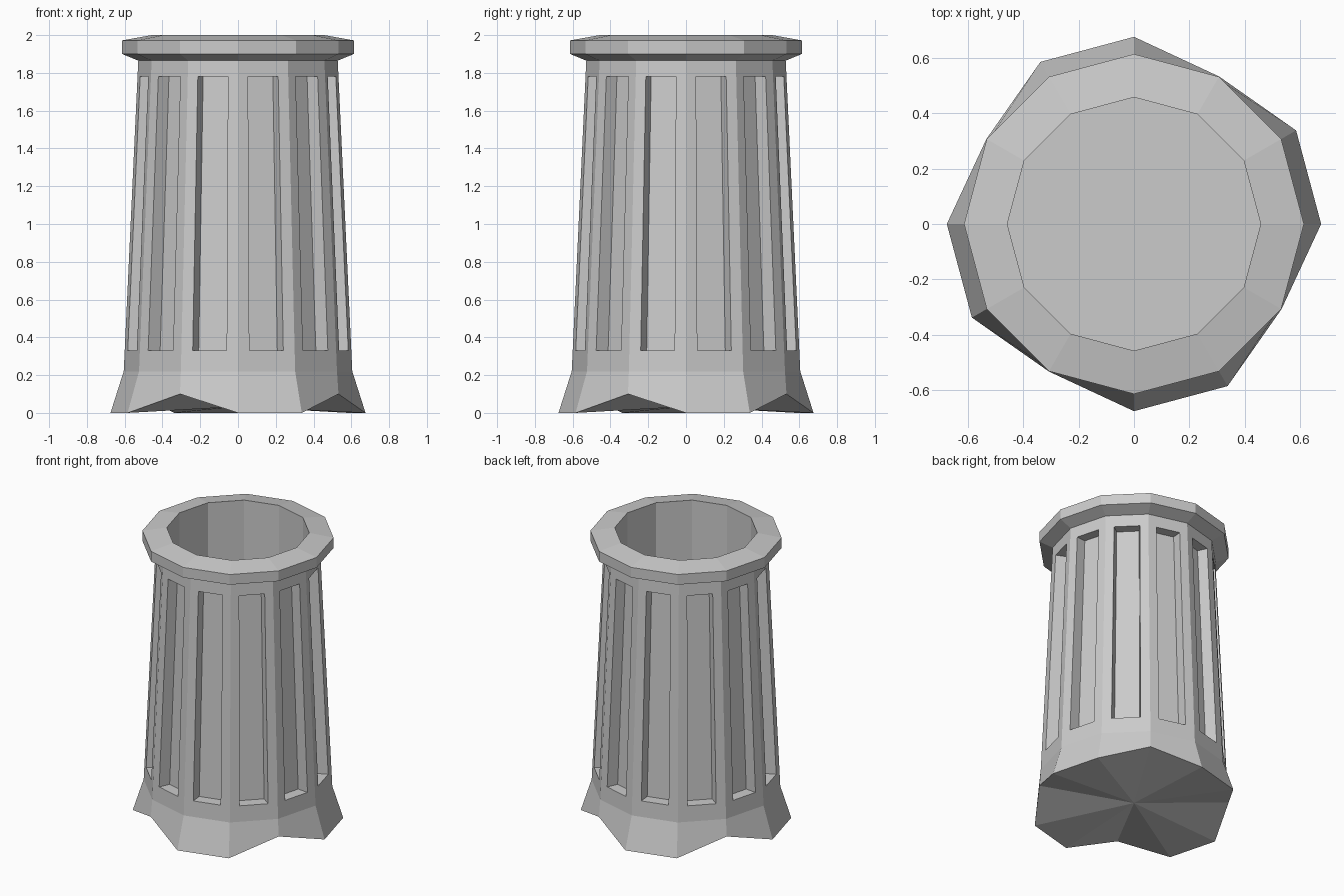
import bpy
import bmesh
from math import radians, sin, cos
from mathutils import Vector

SIDES = 12
FLARE_Z, FLARE_R = 0.22, 0.605
NECK_Z, NECK_R = 1.865, 0.528
PANEL_LOW, PANEL_HIGH = 0.33, 1.78
PANEL_SCALE = 0.867

if "Cube" in bpy.data.objects:
    bpy.data.objects.remove(bpy.data.objects["Cube"], do_unlink=True)

stone = bpy.data.materials.new("light grey stone")
stone.use_nodes = True
grey = (0.6, 0.6, 0.6, 1)
stone.diffuse_color = grey
stone.node_tree.nodes["Principled BSDF"].inputs["Base Color"].default_value = grey

bm = bmesh.new()


def ring(radius, z):
    return [bm.verts.new((radius * cos(radians(30 * i)), radius * sin(radians(30 * i)), z))
            for i in range(SIDES)]


def bridge(low, high):
    for i in range(SIDES):
        j = (i + 1) % SIDES
        bm.faces.new((low[i], low[j], high[j], high[i]))


def body_radius(z):
    return FLARE_R + (NECK_R - FLARE_R) * (z - FLARE_Z) / (NECK_Z - FLARE_Z)


# Flared foot: every third corner is raised into a notch
foot = ring(0.675, 0)
for i in range(2, SIDES, 3):
    foot[i].co = Vector((foot[i].co.x * 0.91, foot[i].co.y * 0.91, 0.1))
flare = ring(FLARE_R, FLARE_Z)
bridge(foot, flare)

# Underside fan
center = bm.verts.new((0, 0, 0.033))
for i in range(SIDES):
    bm.faces.new((center, foot[(i + 1) % SIDES], foot[i]))

# Tapered shaft with a recessed panel in every side
neck = ring(NECK_R, NECK_Z)
for i in range(SIDES):
    j = (i + 1) % SIDES
    a, b, c, d = flare[i], flare[j], neck[j], neck[i]
    outer = []
    for z, t in ((PANEL_LOW, 0.2), (PANEL_LOW, 0.8), (PANEL_HIGH, 0.8), (PANEL_HIGH, 0.2)):
        p = a.co.lerp(b.co, t) * (body_radius(z) / FLARE_R)
        outer.append(bm.verts.new((p.x, p.y, z)))
    inner = [bm.verts.new((v.co.x * PANEL_SCALE, v.co.y * PANEL_SCALE, v.co.z)) for v in outer]
    corners = (a, b, c, d)
    for k in range(4):
        m = (k + 1) % 4
        bm.faces.new((corners[k], corners[m], outer[m], outer[k]))
        bm.faces.new((outer[k], outer[m], inner[m], inner[k]))
    bm.faces.new(inner)

# Rim and hollow interior
previous = neck
for radius, z in ((0.613, 1.9), (0.613, 1.972), (0.457, 2.0), (0.457, 0.25)):
    current = ring(radius, z)
    bridge(previous, current)
    previous = current
bm.faces.new(previous)

bmesh.ops.recalc_face_normals(bm, faces=bm.faces)
mesh = bpy.data.meshes.new("fluted_column")
bm.to_mesh(mesh)
bm.free()
mesh.materials.append(stone)
column = bpy.data.objects.new("fluted_column", mesh)
bpy.context.collection.objects.link(column)
